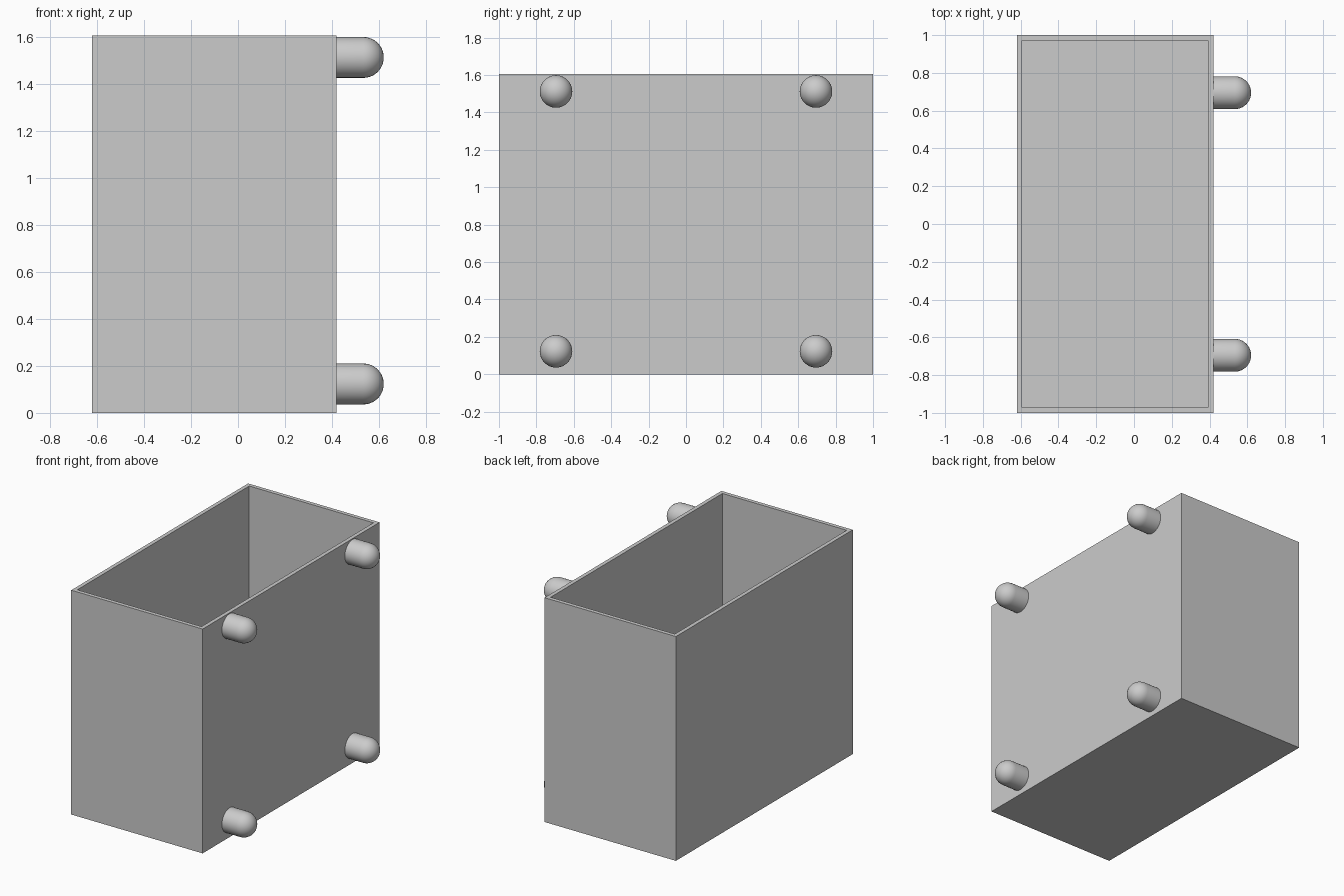
import bpy, bmesh, math
from mathutils import Matrix

cube = bpy.data.objects.get("Cube")
if cube:
    bpy.data.objects.remove(cube, do_unlink=True)

GREY = (0.6, 0.6, 0.6, 1)
grey = bpy.data.materials.new("light grey")
grey.use_nodes = True
grey.diffuse_color = GREY
grey.node_tree.nodes["Principled BSDF"].inputs["Base Color"].default_value = GREY

X0, X1, Y, H, WALL = -0.62, 0.42, 1.0, 1.605, 0.04
PEG_R, PEG_TIP = 0.087, 0.62


def add_object(name, bm):
    bmesh.ops.recalc_face_normals(bm, faces=bm.faces)
    mesh = bpy.data.meshes.new(name)
    bm.to_mesh(mesh)
    bm.free()
    mesh.materials.append(grey)
    obj = bpy.data.objects.new(name, mesh)
    bpy.context.collection.objects.link(obj)
    return obj


# Open box: inset the top face, then push it down to the floor
bm = bmesh.new()
bmesh.ops.create_cube(bm, size=1, matrix=Matrix.Translation(((X0 + X1) / 2, 0, H / 2))
                      @ Matrix.Diagonal((X1 - X0, 2 * Y, H, 1)))
top = max(bm.faces, key=lambda f: f.calc_center_median().z)
bmesh.ops.inset_region(bm, faces=[top], thickness=WALL)
inner = bmesh.ops.extrude_discrete_faces(bm, faces=[top])["faces"][0]
bmesh.ops.translate(bm, verts=inner.verts, vec=(0, 0, WALL - H))
add_object("open_box", bm)


# Round-ended pegs: a profile turned about the x axis
def add_peg(name, y, z, segments=32, rings=10):
    bm = bmesh.new()
    centre = PEG_TIP - PEG_R
    start = X1 - WALL / 2
    profile = [(start, 0), (start, PEG_R)]
    for i in range(rings + 1):
        a = math.pi / 2 * (1 - i / rings)
        profile.append((centre + PEG_R * math.cos(a), PEG_R * math.sin(a)))
    verts = [bm.verts.new((x, 0, r)) for x, r in profile]
    edges = [bm.edges.new(pair) for pair in zip(verts, verts[1:])]
    bmesh.ops.spin(bm, geom=verts + edges, cent=(0, 0, 0), axis=(1, 0, 0),
                   angle=math.tau, steps=segments)
    bmesh.ops.remove_doubles(bm, verts=bm.verts, dist=0.0001)
    obj = add_object(name, bm)
    obj.location = (0, y, z)
    bpy.ops.object.select_all(action="DESELECT")
    obj.select_set(True)
    bpy.context.view_layer.objects.active = obj
    bpy.ops.object.shade_smooth_by_angle(angle=math.radians(35))


for level, z in (("lower", 0.123), ("upper", 1.512)):
    for end, y in (("front", -0.695), ("back", 0.695)):
        add_peg(f"{level}_{end}_peg", y, z)
